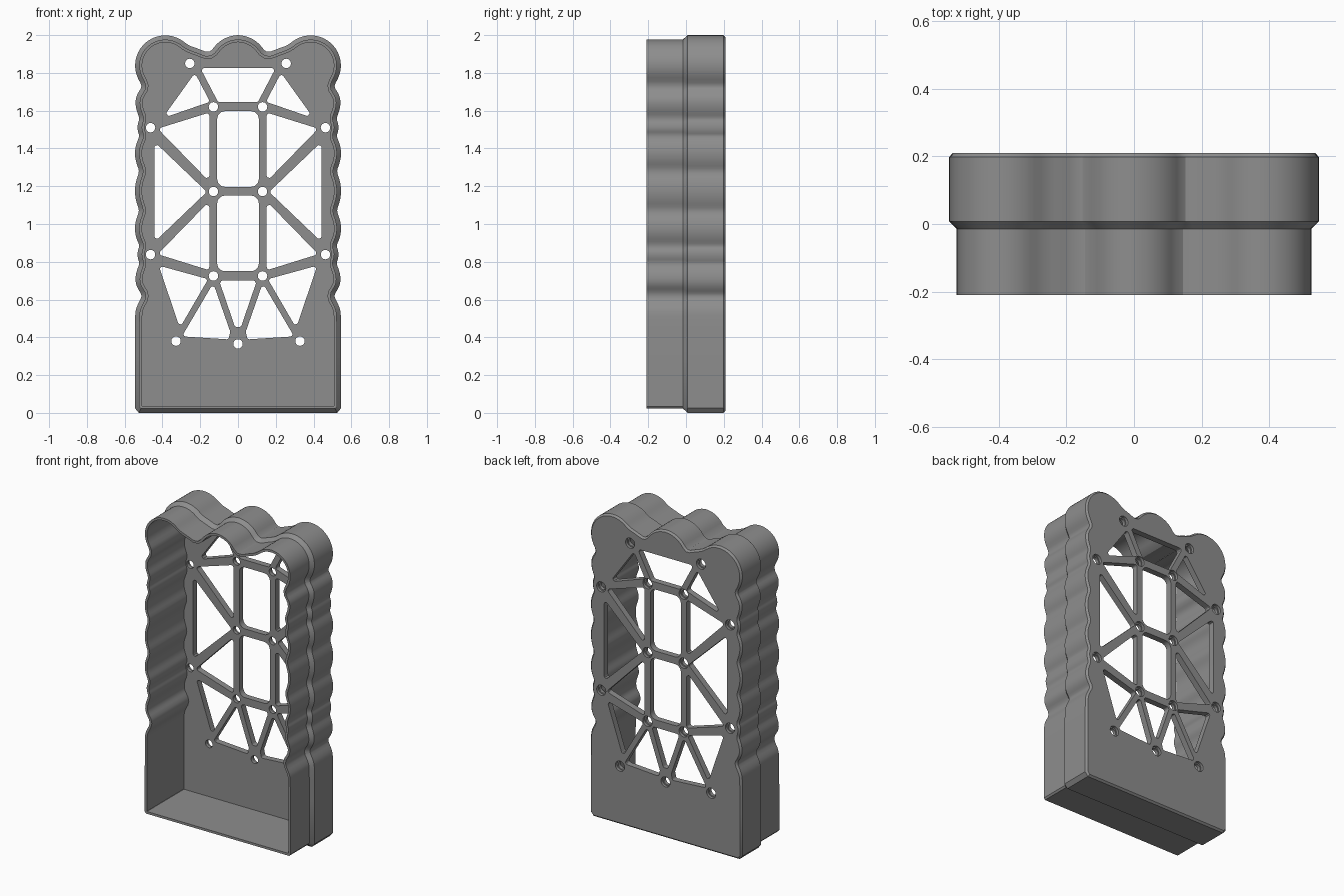
import bpy, bmesh, math
from mathutils import Vector

if "Cube" in bpy.data.objects:
    bpy.data.objects.remove(bpy.data.objects["Cube"])

PLATE, BACK, FRONT = 0.17, 0.21, -0.21
bm = bmesh.new()


def loft(rings):
    """Bridge (points, y) rings; return the edges of the first and last ring."""
    loops = [[bm.verts.new((p[0], y, p[1])) for p in pts] for pts, y in rings]
    n = len(loops[0])
    for a, b in zip(loops, loops[1:]):
        for i in range(n):
            j = (i + 1) % n
            bm.faces.new((a[i], a[j], b[j], b[i]))
    return [[bm.edges.get((l[i], l[(i + 1) % n])) for i in range(n)]
            for l in (loops[0], loops[-1])]


def inset(pts, d):
    """Mitred inward offset of a counter-clockwise outline."""
    out = []
    for i, p in enumerate(pts):
        a = (p - pts[i - 1]).normalized()
        b = (pts[(i + 1) % len(pts)] - p).normalized()
        na, nb = Vector((-a.y, a.x)), Vector((-b.y, b.x))
        out.append(p + (na + nb) * (d / (1 + na.dot(nb))))
    return out


def rounded(pts, r, steps=5):
    """Polygon with each corner replaced by an arc."""
    pts, out = [Vector(p) for p in pts], []
    for i, p in enumerate(pts):
        u = (pts[i - 1] - p).normalized()
        v = (pts[(i + 1) % len(pts)] - p).normalized()
        half = math.acos(max(-1, min(1, u.dot(v)))) / 2
        c = p + (u + v).normalized() * (r / math.sin(half))
        t = r / math.tan(half)
        s, e = p + u * t - c, p + v * t - c
        for k in range(steps + 1):
            f = k / steps
            out.append(c + (s * (1 - f) + e * f).normalized() * r)
    return out


def circle(c, r, n=24):
    return [Vector((c[0] + r * math.cos(k * math.tau / n),
                    c[1] + r * math.sin(k * math.tau / n))) for k in range(n)]


# scalloped right side, bottom to top: (half width, height), bump/pinch alternating
low = [(.546, .51), (.503, .62), (.543, .705), (.52, .79), (.532, .84),
       (.52, .885), (.546, .975), (.52, 1.07), (.546, 1.175)]
knots = low + [(x, 2.35 - z) for x, z in low[-2:0:-1]]
half = [Vector((0, 0)), Vector((.525, 0)), Vector((.546, .025)), Vector((.546, .3))]
for i in range(len(knots) - 1):
    (x0, z0), (x1, z1) = knots[i], knots[i + 1]
    for k in range(7):
        t = k / 7
        s = t * t if i % 2 == 0 else 1 - (1 - t) ** 2
        half.append(Vector((x0 + (x1 - x0) * s, z0 + (z1 - z0) * t)))

# three round lobes along the top with a small bump between them
for k in range(25):
    a = math.radians(-43 + k * (141 + 43) / 24)
    half.append(Vector((.385 + .161 * math.cos(a), 1.839 + .161 * math.sin(a))))
half += [Vector(p) for p in ((.235, 1.936), (.212, 1.931), (.19, 1.92), (.172, 1.908))]
for k in range(11):
    a = math.radians(24 + k * 6.6)
    half.append(Vector((.16 * math.cos(a), 1.84 + .16 * math.sin(a))))
for _ in range(2):
    half = half[:4] + [half[i] * .5 + (half[i - 1] + half[i + 1]) * .25
                       for i in range(4, len(half) - 1)] + half[-1:]
half[-1] = Vector((0, 2))
outline = half + [Vector((-p.x, p.y)) for p in half[-2:0:-1]]

# open tray: cavity, rim, narrow front band, flared step, wide back band
narrow, inner = inset(outline, .022), inset(outline, .037)
plate_front, plate_back = loft([
    (inner, PLATE), (inner, FRONT), (narrow, FRONT), (narrow, -.015),
    (outline, .008), (outline, .198), (inset(outline, .011), BACK)])

# truss windows of the back plate: left-hand shapes are mirrored
mid = [
    [(-.2, 1.826), (-.105, 1.645), (.105, 1.645), (.2, 1.826)],
    [(-.1, .7), (-.016, .455), (.016, .455), (.1, .7)],
]
panes = [[(-.11, z), (.11, z), (.11, z + .4), (-.11, z + .4)] for z in (.75, 1.197)]
sides = [
    [(-.228, 1.8), (-.4, 1.56), (-.148, 1.647)],
    [(-.425, 1.505), (-.152, 1.225), (-.152, 1.59)],
    [(-.442, 1.435), (-.442, .905), (-.165, 1.17)],
    [(-.425, .84), (-.152, .755), (-.152, 1.12)],
    [(-.42, .78), (-.158, .708), (-.308, .45)],
    [(-.131, .687), (-.297, .405), (-.05, .389), (-.041, .43)],
]
sides += [[(-x, z) for x, z in s] for s in sides]
openings = [[(rounded(s, r), PLATE), (rounded(s, r), BACK)]
            for group, r in ((mid, .014), (panes, .04), (sides, .013)) for s in group]

# screw holes, counterbored from behind
holes = [(0, .365)] + [(m * x, z) for m in (-1, 1) for x, z in (
    (.255, 1.85), (.13, 1.62), (.463, 1.51), (.13, 1.172),
    (.463, .838), (.13, .725), (.328, .38))]
openings += [[(circle(c, .025), PLATE), (circle(c, .025), .192),
              (circle(c, .033), .192), (circle(c, .033), BACK)] for c in holes]
for rings in openings:
    first, last = loft(rings)
    plate_front += first
    plate_back += last

# fill both plate faces around the openings
for edges in (plate_front, plate_back):
    bmesh.ops.triangle_fill(bm, use_beauty=True, use_dissolve=False,
                            edges=edges, normal=(0, 1, 0))
bmesh.ops.recalc_face_normals(bm, faces=bm.faces[:])
mesh = bpy.data.meshes.new("tray_shell")
bm.to_mesh(mesh)
bm.free()
body = bpy.data.objects.new("tray_shell", mesh)
bpy.context.scene.collection.objects.link(body)

# single grey finish
mat = bpy.data.materials.new("mid grey")
mat.diffuse_color = (.27, .27, .27, 1)
mat.use_nodes = True
mat.node_tree.nodes["Principled BSDF"].inputs["Base Color"].default_value = mat.diffuse_color
mesh.materials.append(mat)
bpy.context.view_layer.objects.active = body
body.select_set(True)
bpy.ops.object.shade_smooth_by_angle(angle=math.radians(30))
